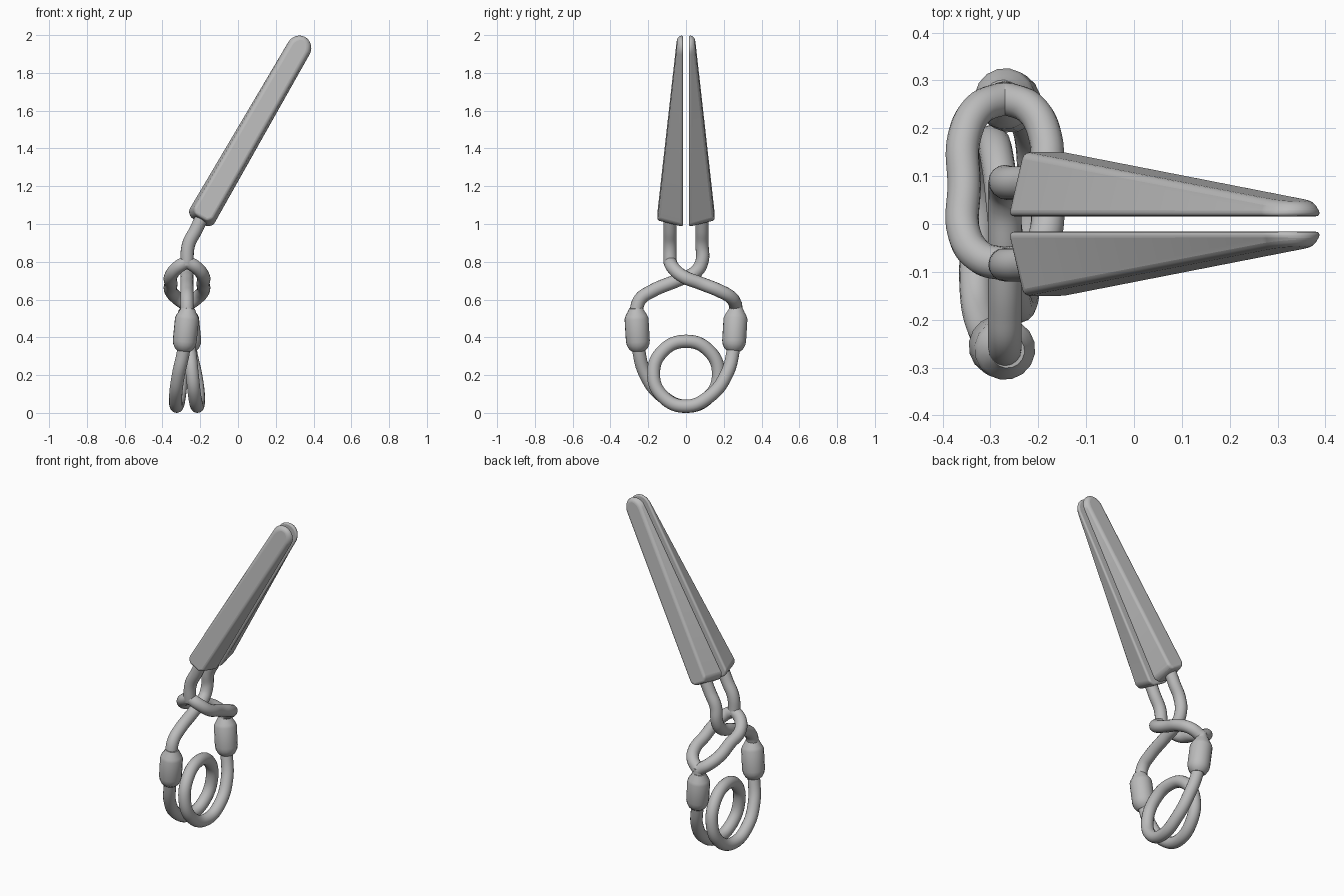
import bpy, bmesh, math
from mathutils import Vector

cube = bpy.data.objects.get("Cube")
if cube:
    bpy.data.objects.remove(cube, do_unlink=True)

GREY = (0.5, 0.5, 0.5, 1)
metal = bpy.data.materials.new("grey metal")
metal.use_nodes = True
metal.diffuse_color = GREY
metal.node_tree.nodes["Principled BSDF"].inputs["Base Color"].default_value = GREY

CX = -0.27      # plane of the rods
ROD = 0.035     # rod radius


def activate(ob):
    bpy.ops.object.select_all(action='DESELECT')
    ob.select_set(True)
    bpy.context.view_layer.objects.active = ob


def tube(name, points, radii=None, depth=ROD):
    """Round rod through points, turned into a smooth mesh."""
    cu = bpy.data.curves.new(name, 'CURVE')
    cu.dimensions = '3D'
    cu.bevel_depth = depth
    cu.bevel_resolution = 6
    cu.resolution_u = 8
    cu.use_fill_caps = True
    if radii:
        sp = cu.splines.new('POLY')
        sp.points.add(len(points) - 1)
        for p, co, r in zip(sp.points, points, radii):
            p.co = (*co, 1)
            p.radius = r / depth
    else:
        sp = cu.splines.new('BEZIER')
        sp.bezier_points.add(len(points) - 1)
        for p, co in zip(sp.bezier_points, points):
            p.co = co
            p.handle_left_type = p.handle_right_type = 'AUTO'
    ob = bpy.data.objects.new(name, cu)
    bpy.context.collection.objects.link(ob)
    cu.materials.append(metal)
    activate(ob)
    bpy.ops.object.convert(target='MESH')
    bpy.ops.object.shade_smooth_by_angle(angle=math.radians(50))
    return ob


def jaw(name, side):
    """Tapered blade: flat gripping face, narrower sloping back, round tip."""
    along = Vector((0.5, 0, math.sqrt(0.75)))
    across = Vector((along.z, 0, -along.x))
    base = Vector((-0.21, 0, 1.008))
    reach, tip = 1.067, 0.07
    outline = [(0.025, -0.078), (0, -0.05), (0, 0.05), (0.025, 0.078)]
    steps = 14
    for i in range(steps + 1):
        a = math.pi * (0.5 - i / steps)
        outline.append((reach + tip * math.cos(a), tip * math.sin(a)))
    bm = bmesh.new()
    inner, outer = [], []
    for s, n in outline:
        inner.append(bm.verts.new(base + along * s + across * n + Vector((0, side * 0.016, 0))))
        s2 = 0.04 + (s - 0.04) * 0.99 if s > 0.5 else s + 0.03
        y = 0.155 - 0.097 * s2
        outer.append(bm.verts.new(base + along * s2 + across * n * 0.74 + Vector((0, side * y, 0))))
    bm.faces.new(inner)
    bm.faces.new(outer)
    count = len(outline)
    for i in range(count):
        j = (i + 1) % count
        bm.faces.new((inner[i], inner[j], outer[j], outer[i]))
    bmesh.ops.recalc_face_normals(bm, faces=bm.faces)
    me = bpy.data.meshes.new(name)
    bm.to_mesh(me)
    bm.free()
    me.materials.append(metal)
    ob = bpy.data.objects.new(name, me)
    bpy.context.collection.objects.link(ob)
    bev = ob.modifiers.new("rounded edges", 'BEVEL')
    bev.width = 0.014
    bev.segments = 4
    bev.limit_method = 'ANGLE'
    bev.angle_limit = math.radians(32)
    activate(ob)
    bpy.ops.object.shade_smooth_by_angle(angle=math.radians(35))


# Jaws
jaw("back_jaw", 1)
jaw("front_jaw", -1)

# Stems from the jaws down to the crossing
stem = [(-0.18, 0.085, 1.06), (-0.222, 0.085, 0.97), (-0.262, 0.085, 0.89), (CX, 0.084, 0.80)]

# Single arm, passing through the loop
tube("single_arm", stem + [
    (CX, 0.05, 0.745), (CX, -0.05, 0.70), (CX, -0.18, 0.645),
    (CX, -0.243, 0.60), (CX, -0.264, 0.53), (CX, -0.262, 0.47)])

# Split arm: stem, two loop halves, lower neck
tube("loop_stem", [(x, -y, z) for x, y, z in stem] + [(CX, -0.082, 0.785)])
for name, d in (("loop_left", 1), ("loop_right", -1)):
    tube(name, [
        (CX, -0.084, 0.80), (CX + d * 0.05, -0.07, 0.77), (CX + d * 0.085, -0.02, 0.725),
        (CX + d * 0.085, 0.08, 0.685), (CX + d * 0.085, 0.18, 0.645),
        (CX + d * 0.055, 0.24, 0.61), (CX, 0.264, 0.57)])
tube("loop_neck", [(CX, 0.262, 0.585), (CX, 0.264, 0.53), (CX, 0.262, 0.47)])

# Sleeves joining the arms to the spring
for name, side in (("back_sleeve", 1), ("front_sleeve", -1)):
    heights = [0.555, 0.535, 0.515, 0.50, 0.38, 0.36, 0.34, 0.328]
    radii = [0.036, 0.046, 0.058, 0.064, 0.064, 0.060, 0.050, 0.036]
    pts = [(CX + side * 0.1 * (0.5 - z), side * (0.262 - 0.06 * (0.5 - z)), z) for z in heights]
    tube(name, pts, radii)

# Coil spring: leg, one full turn, mirrored leg
leg = [(0.005, 0.26, 0.45), (0.018, 0.25, 0.33), (0.045, 0.215, 0.205), (0.06, 0.13, 0.092)]
turn = []
for i in range(9):
    t = math.tau * i / 8
    turn.append((0.055 - 0.11 * i / 8, -0.172 * math.sin(t), 0.207 - 0.172 * math.cos(t)))
path = leg + turn + [(-x, -y, z) for x, y, z in reversed(leg)]
tube("coil_spring", [(CX + x, y, z) for x, y, z in path])
